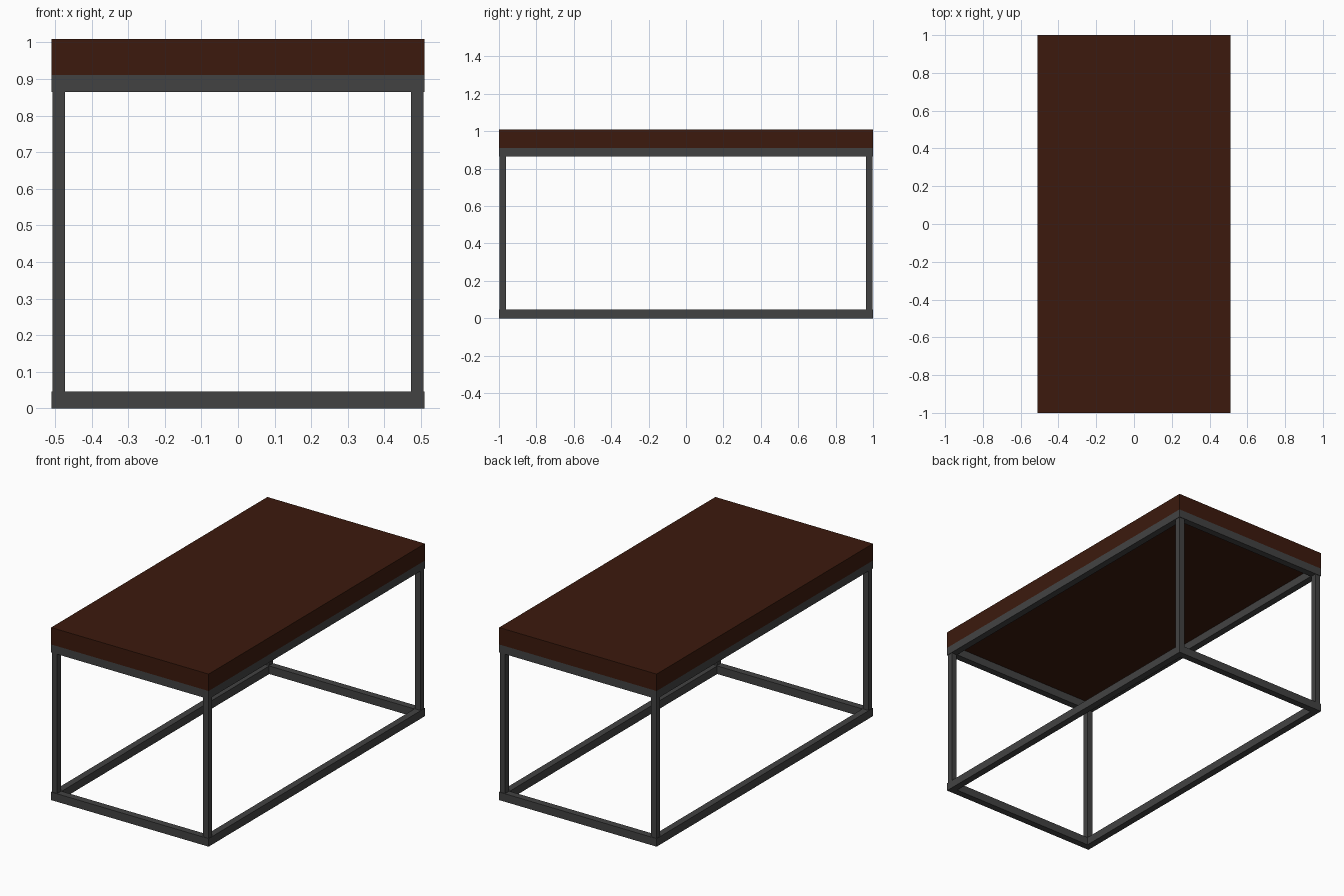
import bpy, bmesh
from mathutils import Matrix, Vector

if "Cube" in bpy.data.objects:
    bpy.data.objects.remove(bpy.data.objects["Cube"])

HX, HY = 0.51, 1.0      # half width and half length
BAR, RAIL_H = 0.04, 0.047
LEG = 0.034

def material(name, color):
    m = bpy.data.materials.new(name)
    m.diffuse_color = color
    m.use_nodes = True
    m.node_tree.nodes["Principled BSDF"].inputs["Base Color"].default_value = m.diffuse_color
    return m

wood = material("dark_wood", (0.045, 0.010, 0.004, 1))
metal = material("dark_metal", (0.055, 0.055, 0.055, 1))

def finish(name, bm, mat):
    bmesh.ops.recalc_face_normals(bm, faces=bm.faces)
    me = bpy.data.meshes.new(name)
    bm.to_mesh(me)
    bm.free()
    me.materials.append(mat)
    bpy.context.collection.objects.link(bpy.data.objects.new(name, me))

def box(name, lo, hi, mat):
    lo, hi = Vector(lo), Vector(hi)
    bm = bmesh.new()
    bmesh.ops.create_cube(bm, size=1, matrix=Matrix.Translation((lo + hi) / 2)
                          @ Matrix.Diagonal((*(hi - lo), 1)))
    finish(name, bm, mat)

def frame(name, z0, z1):
    # closed rectangular ring with mitred corners
    bm = bmesh.new()
    corners = ((-1, -1), (1, -1), (1, 1), (-1, 1))
    loops = [[bm.verts.new((sx * (HX - d), sy * (HY - d), z)) for sx, sy in corners]
             for d, z in ((0, z0), (0, z1), (BAR, z1), (BAR, z0))]
    for k in range(4):
        a, b = loops[k], loops[(k + 1) % 4]
        for i in range(4):
            j = (i + 1) % 4
            bm.faces.new((a[i], a[j], b[j], b[i]))
    finish(name, bm, metal)

# Tabletop slab
box("tabletop", (-HX, -HY, 0.911), (HX, HY, 1.01), wood)

# Upper and lower rail frames
frame("upper_frame", 0.864, 0.911)
frame("lower_frame", 0.0, RAIL_H)

# Legs, slightly slimmer than the rails
inset = BAR / 2
for sx, xn in ((-1, "left"), (1, "right")):
    for sy, yn in ((-1, "front"), (1, "back")):
        cx, cy, h = sx * (HX - inset), sy * (HY - inset), LEG / 2
        box(f"{yn}_{xn}_leg", (cx - h, cy - h, RAIL_H), (cx + h, cy + h, 0.864), metal)
